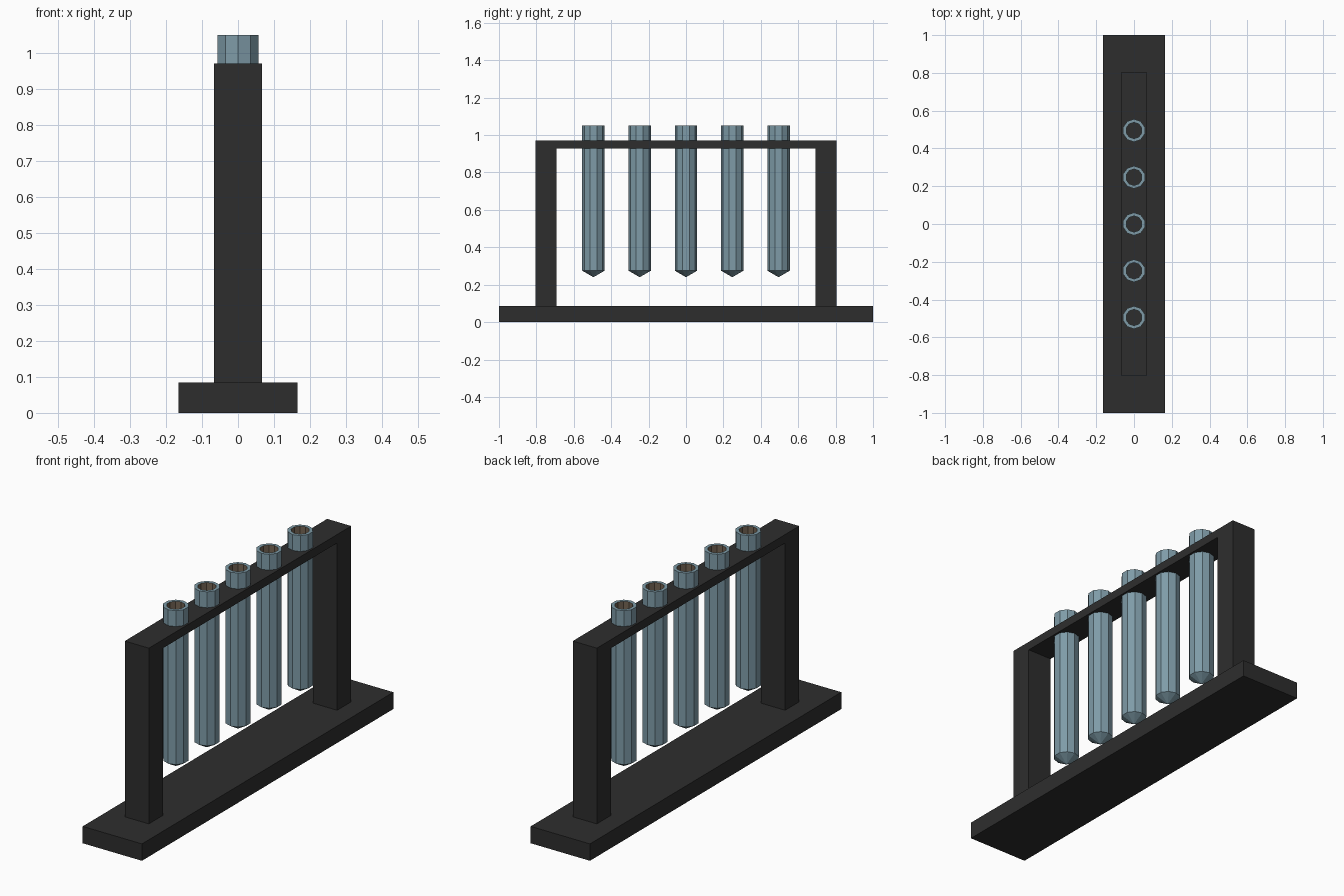
import bpy, bmesh, math

if "Cube" in bpy.data.objects:
    bpy.data.objects.remove(bpy.data.objects["Cube"])


def material(name, color):
    m = bpy.data.materials.new(name)
    m.diffuse_color = (*color, 1)
    m.use_nodes = True
    m.node_tree.nodes["Principled BSDF"].inputs["Base Color"].default_value = m.diffuse_color
    return m


BLACK = material("black_frame", (0.027, 0.027, 0.027))
GLASS = material("blue_glass", (0.21, 0.33, 0.39))
BROWN = material("brown_inside", (0.17, 0.125, 0.085))


def finish(name, bm, mats):
    mesh = bpy.data.meshes.new(name)
    bm.to_mesh(mesh)
    bm.free()
    for m in mats:
        mesh.materials.append(m)
    ob = bpy.data.objects.new(name, mesh)
    bpy.context.collection.objects.link(ob)
    return ob


def extruded(name, outline, depth):
    """Extrude a (y, z) outline symmetrically along x."""
    bm = bmesh.new()
    face = bm.faces.new([bm.verts.new((-depth, y, z)) for y, z in outline])
    out = bmesh.ops.extrude_face_region(bm, geom=[face])
    verts = [g for g in out["geom"] if isinstance(g, bmesh.types.BMVert)]
    bmesh.ops.translate(bm, verts=verts, vec=(2 * depth, 0, 0))
    bmesh.ops.recalc_face_normals(bm, faces=bm.faces)
    return finish(name, bm, [BLACK])


def tube(name, y0, sides=10):
    """Lathe a hollow pointed tube; the lining takes the second colour."""
    profile = [(0.06, 0.275), (0.06, 1.05), (0.043, 1.05), (0.043, 0.285)]
    bm = bmesh.new()
    rings = []
    for r, z in profile:
        ring = []
        for i in range(sides):
            a = math.pi / 2 + math.tau * i / sides
            ring.append(bm.verts.new((r * math.cos(a), y0 + r * math.sin(a), z)))
        rings.append(ring)
    tip = bm.verts.new((0, y0, 0.24))
    floor = bm.verts.new((0, y0, 0.26))
    for i in range(sides):
        j = (i + 1) % sides
        bm.faces.new((tip, rings[0][j], rings[0][i]))
        for k in range(3):
            f = bm.faces.new((rings[k][i], rings[k][j], rings[k + 1][j], rings[k + 1][i]))
            f.material_index = 1 if k == 2 else 0
        bm.faces.new((floor, rings[3][i], rings[3][j])).material_index = 1
    return finish(name, bm, [GLASS, BROWN])


# Base plate
extruded("base", [(-1, 0), (1, 0), (1, 0.085), (-1, 0.085)], 0.165)

# Rack: two posts joined by a thin top bar
extruded("rack_frame", [(-0.805, 0.085), (-0.805, 0.97), (0.805, 0.97), (0.805, 0.085),
                        (0.693, 0.085), (0.693, 0.927), (-0.693, 0.927), (-0.693, 0.085)], 0.067)

# Five hanging test tubes
for n in range(5):
    tube(f"test_tube_{n + 1}", (n - 2) * 0.2475)
